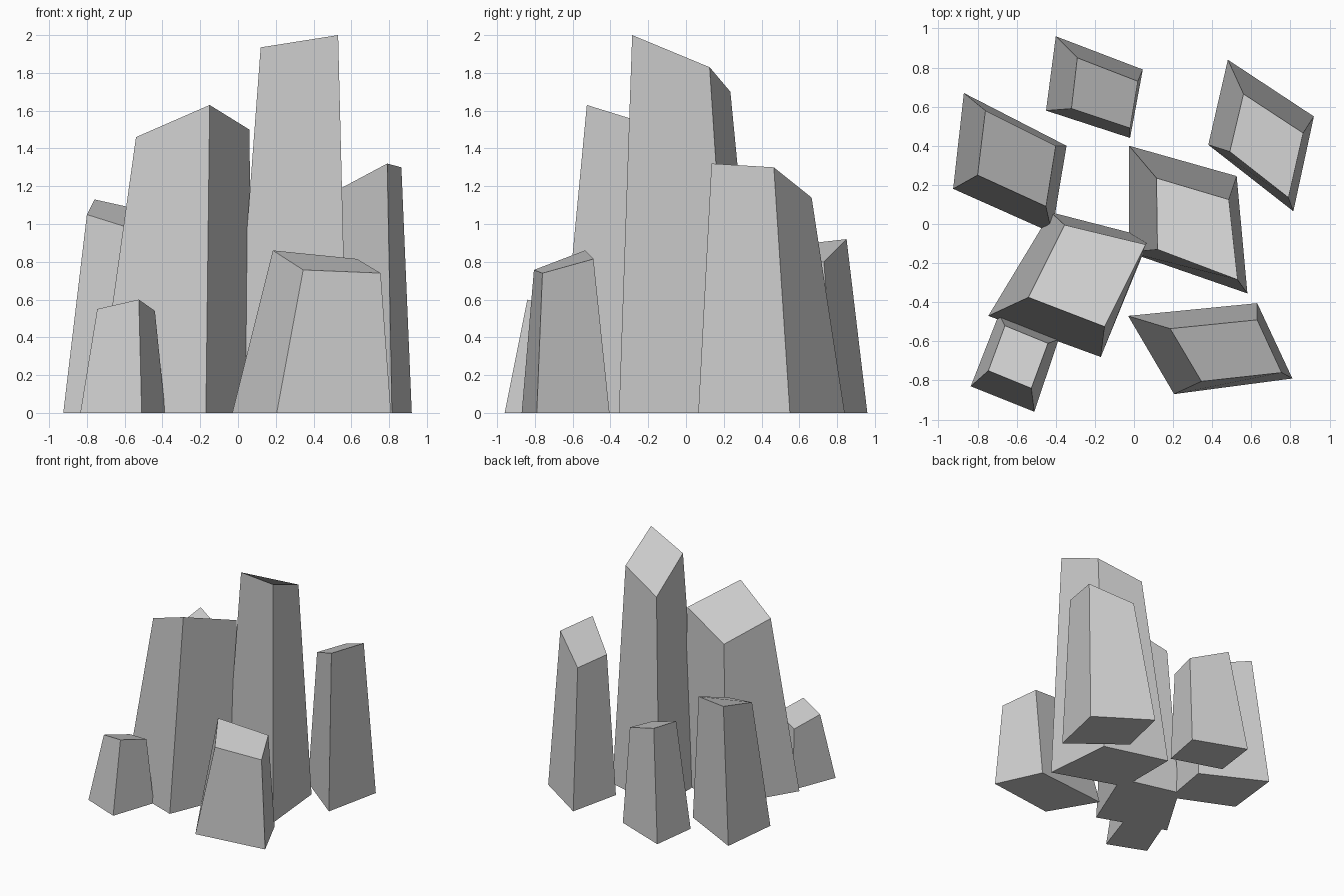
import bpy
import bmesh


def column(name, base, top):
    """Tapered four-sided column: base (x, y) and slanted top (x, y, z), both counter-clockwise from front left."""
    bm = bmesh.new()
    low = [bm.verts.new((x, y, 0)) for x, y in base]
    high = [bm.verts.new(p) for p in top]
    bm.faces.new(low[::-1])
    bm.faces.new(high)
    for i in range(4):
        j = (i + 1) % 4
        bm.faces.new((low[i], low[j], high[j], high[i]))
    bmesh.ops.recalc_face_normals(bm, faces=bm.faces)
    mesh = bpy.data.meshes.new(name)
    bm.to_mesh(mesh)
    bm.free()
    obj = bpy.data.objects.new(name, mesh)
    bpy.context.collection.objects.link(obj)
    return obj


# Tallest column, right of centre
column("tall_column",
       [(-.025, -.145), (.58, -.355), (.525, .245), (-.025, .40)],
       [(.12, -.13, 1.935), (.53, -.285, 2.0), (.485, .125, 1.83), (.115, .235, 1.70)])

# Wide column, left of centre
column("wide_column",
       [(-.745, -.47), (-.17, -.68), (.08, -.07), (-.425, .06)],
       [(-.54, -.375, 1.46), (-.15, -.525, 1.63), (.06, -.105, 1.50), (-.355, -.005, 1.33)])

# Outer ring of shorter columns
column("left_column",
       [(-.925, .18), (-.42, -.045), (-.345, .40), (-.87, .67)],
       [(-.80, .25, 1.05), (-.45, .09, .94), (-.40, .40, 1.05), (-.76, .58, 1.13)])

column("back_column",
       [(-.45, .58), (-.02, .44), (.045, .79), (-.40, .96)],
       [(-.32, .59, .89), (-.02, .49, .77), (.02, .73, .80), (-.29, .85, .92)])

column("right_column",
       [(.38, .405), (.815, .065), (.92, .55), (.48, .84)],
       [(.49, .37, 1.16), (.79, .135, 1.32), (.865, .465, 1.30), (.56, .665, 1.14)])

column("front_right_column",
       [(.205, -.87), (.81, -.79), (.63, -.405), (-.03, -.47)],
       [(.345, -.805, .757), (.755, -.76, .74), (.63, -.49, .815), (.185, -.535, .86)])

column("front_left_column",
       [(-.835, -.83), (-.51, -.96), (-.385, -.59), (-.69, -.46)],
       [(-.745, -.75, .55), (-.525, -.84, .60), (-.44, -.61, .54), (-.66, -.52, .49)])
